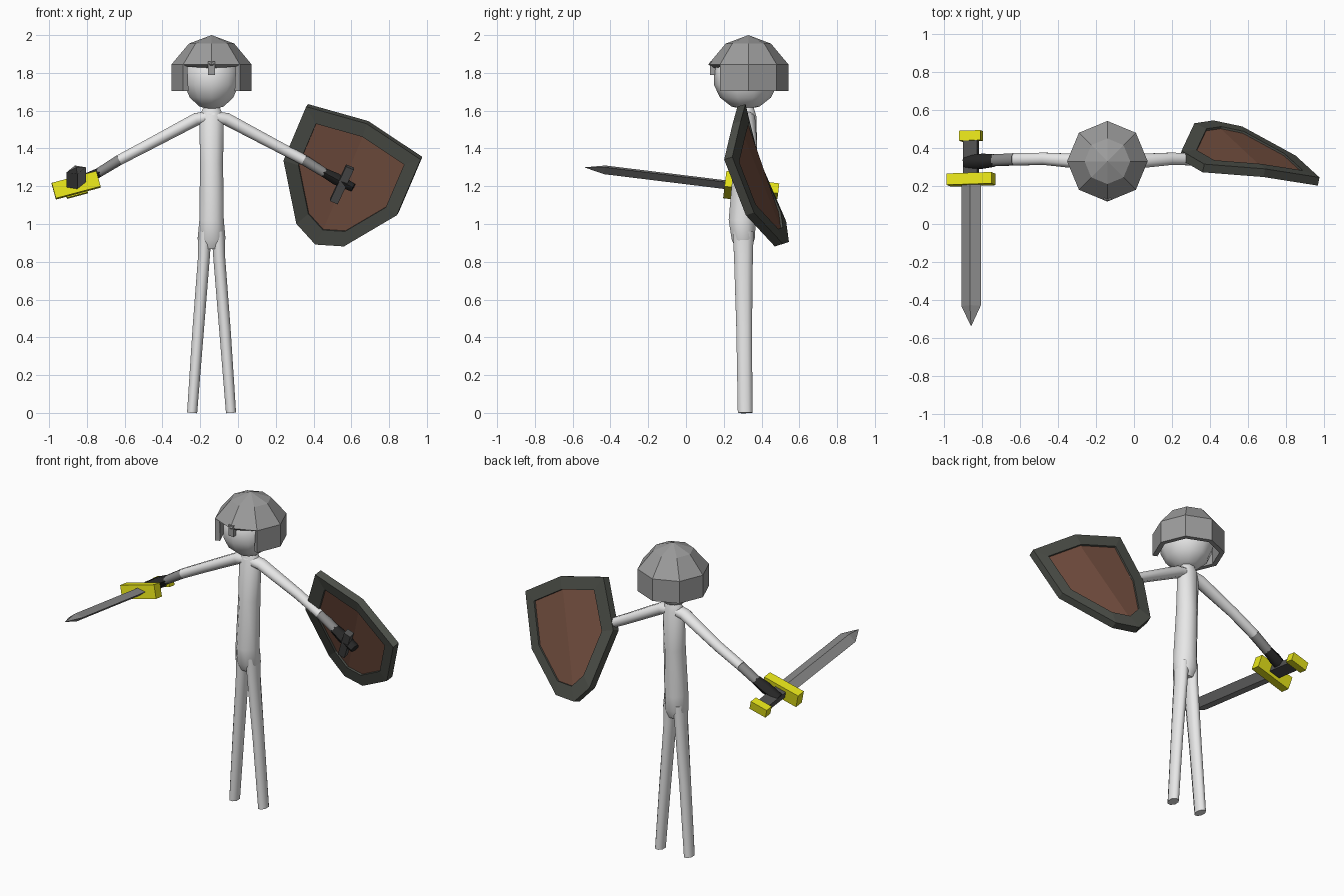
import bpy, bmesh, math
from mathutils import Vector, Matrix

if "Cube" in bpy.data.objects:
    bpy.data.objects.remove(bpy.data.objects["Cube"])

CX, CY = -0.14, 0.33          # body axis


def mat(name, rgb):
    m = bpy.data.materials.new(name)
    m.diffuse_color = (*rgb, 1)
    m.use_nodes = True
    m.node_tree.nodes["Principled BSDF"].inputs["Base Color"].default_value = m.diffuse_color
    return m


WHITE = mat("pale body", (0.8, 0.8, 0.8))
STEEL = mat("helmet steel", (0.33, 0.33, 0.33))
BLADE = mat("blade steel", (0.25, 0.25, 0.25))
CUFF = mat("cuff grey", (0.25, 0.25, 0.25))
GLOVE = mat("glove black", (0.02, 0.02, 0.02))
GRIP = mat("grip grey", (0.08, 0.08, 0.08))
RIM = mat("rim grey", (0.075, 0.08, 0.068))
BROWN = mat("shield brown", (0.19, 0.085, 0.055))
GOLD = mat("yellow", (0.8, 0.78, 0.01))


def finish(name, bm, mats, smooth=False, recalc=True):
    if recalc:
        bmesh.ops.recalc_face_normals(bm, faces=bm.faces)
    me = bpy.data.meshes.new(name)
    bm.to_mesh(me)
    bm.free()
    for m in mats:
        me.materials.append(m)
    ob = bpy.data.objects.new(name, me)
    bpy.context.collection.objects.link(ob)
    if smooth:
        bpy.ops.object.select_all(action='DESELECT')
        ob.select_set(True)
        bpy.context.view_layer.objects.active = ob
        bpy.ops.object.shade_smooth_by_angle(angle=math.radians(60))
    return ob


def tube(name, rings, m, sides=8):
    """Capped tube; each ring is (centre, radius across, radius in depth)."""
    bm = bmesh.new()
    pts = [Vector(r[0]) for r in rings]
    loops = []
    for i, (p, (_, a, b)) in enumerate(zip(pts, rings)):
        t = (pts[min(i + 1, len(pts) - 1)] - pts[max(i - 1, 0)]).normalized()
        u = t.cross(Vector((0, 1, 0))).normalized()
        v = u.cross(t)
        loops.append([bm.verts.new(p + u * a * math.cos(k) + v * b * math.sin(k))
                      for k in (2 * math.pi * (j + 0.5) / sides for j in range(sides))])
    for l0, l1 in zip(loops, loops[1:]):
        for j in range(sides):
            k = (j + 1) % sides
            bm.faces.new((l0[j], l0[k], l1[k], l1[j]))
    bm.faces.new(loops[0])
    bm.faces.new(loops[-1])
    return finish(name, bm, [m], True)


def box(name, size, frame, m):
    bm = bmesh.new()
    bmesh.ops.create_cube(bm, size=1, matrix=frame @ Matrix.Diagonal((*size, 1)))
    return finish(name, bm, [m])


# Torso
tube("torso", [((CX, 0.325, 1.62), 0.045, 0.035), ((CX, 0.325, 1.57), 0.07, 0.052),
               ((CX, 0.315, 1.32), 0.066, 0.068), ((CX, 0.298, 1.02), 0.07, 0.078),
               ((CX, 0.303, 0.92), 0.08, 0.066), ((CX, 0.305, 0.87), 0.045, 0.045)], WHITE)

# Arms, cuffs, gloves and legs on both sides
for side, s in (("right", -1), ("left", 1)):
    def at(x, y, z):
        return (CX + s * x, y, z)
    tube(side + "_arm", [(at(-0.02, 0.32, 1.572), 0.035, 0.045), (at(0.08, 0.325, 1.555), 0.036, 0.044),
                         (at(0.33, 0.343, 1.422), 0.032, 0.035),
                         (at(0.49, 0.34, 1.338), 0.03, 0.035)], WHITE)
    tube(side + "_cuff", [(at(0.49, 0.34, 1.338), 0.03, 0.035),
                          (at(0.6, 0.335, 1.27), 0.027, 0.034)], CUFF)
    tube(side + "_glove", [(at(0.595, 0.335, 1.273), 0.028, 0.034), (at(0.66, 0.33, 1.238), 0.036, 0.04),
                           (at(0.75, 0.322, 1.192), 0.026, 0.035)], GLOVE, 6)
    tube(side + "_leg", [(at(0.035, 0.303, 0.96), 0.038, 0.06), (at(0.04, 0.304, 0.83), 0.034, 0.054),
                         (at(0.07, 0.308, 0.45), 0.033, 0.045),
                         (at(0.103, 0.313, 0.0), 0.029, 0.042)], WHITE)

# Head
bm = bmesh.new()
bmesh.ops.create_uvsphere(bm, u_segments=10, v_segments=7, radius=1,
                          matrix=Matrix.Translation((CX, 0.315, 1.775)) @ Matrix.Diagonal((0.155, 0.172, 0.17, 1)))
finish("head", bm, [WHITE], True)

# Helmet: eight-sided dome with a wall that is open over the face
bm = bmesh.new()
rings = [[bm.verts.new((CX + r * math.cos(k * math.pi / 4), CY + r * math.sin(k * math.pi / 4), z))
          for k in range(8)] for r, z in ((0.12, 1.955), (0.212, 1.845), (0.212, 1.703))]
apex = bm.verts.new((CX, CY, 2.0))
for k in range(8):
    n = (k + 1) % 8
    bm.faces.new((apex, rings[0][k], rings[0][n]))
    bm.faces.new((rings[0][k], rings[1][k], rings[1][n], rings[0][n]))
    if k not in (5, 6):
        bm.faces.new((rings[1][k], rings[2][k], rings[2][n], rings[1][n]))
bmesh.ops.delete(bm, geom=[v for v in bm.verts if not v.link_faces], context='VERTS')
helmet = finish("helmet", bm, [STEEL], recalc=False)
shell = helmet.modifiers.new("thickness", 'SOLIDIFY')
shell.thickness = 0.03
shell.offset = -1
box("nose_guard", (0.036, 0.03, 0.07), Matrix.Translation((CX, 0.142, 1.825)), STEEL)

# Shield: bent plate with a raised rim and recessed panels on both faces
outline = [(0.37, 0.315, 1.635), (0.69, 0.29, 1.545), (0.976, 0.245, 1.355), (0.85, 0.36, 1.06),
           (0.57, 0.513, 0.895), (0.418, 0.545, 0.905), (0.318, 0.53, 1.015), (0.25, 0.385, 1.35)]
centre = Vector((0.595, 0.405, 1.24))
normal = Vector((0.2, 0.93, 0.3)).normalized()
bm = bmesh.new()


def ring(scale, depth):
    return [bm.verts.new(centre + (Vector(p) - centre) * scale - normal * depth) for p in outline]


T, REC = 0.046, 0.012
loops = [ring(0.77, REC), ring(0.77, 0), ring(1, 0), ring(1, T), ring(0.77, T), ring(0.77, T - REC)]
for l0, l1 in zip(loops, loops[1:]):
    for j in range(8):
        k = (j + 1) % 8
        bm.faces.new((l0[j], l0[k], l1[k], l1[j]))
for lp in (loops[0], loops[-1]):           # panels fold along the centre ridge
    for idx in ((1, 2, 3, 4, 5), (5, 6, 7, 0, 1)):
        bm.faces.new([lp[i] for i in idx]).material_index = 1
finish("shield", bm, [RIM, BROWN])
lean = Matrix.Rotation(math.radians(18), 4, 'X') @ Matrix.Rotation(math.radians(24), 4, 'Y')
box("shield_handle", (0.045, 0.04, 0.21), Matrix.Translation((0.55, 0.315, 1.21)) @ lean, GRIP)

# Sword, laid out along its own axis with the blade toward -y
sword = (Matrix.Translation((-0.857, 0.235, 1.205)) @ Matrix.Rotation(math.radians(-7), 4, 'X')
         @ Matrix.Rotation(math.radians(-15), 4, 'Y'))
box("sword_guard", (0.245, 0.06, 0.085), sword, GOLD)
box("sword_grip", (0.075, 0.2, 0.04), sword @ Matrix.Translation((0, 0.12, 0)), GRIP)
box("sword_pommel", (0.115, 0.052, 0.055), sword @ Matrix.Translation((0, 0.23, 0)), GOLD)
bm = bmesh.new()
ends = [[bm.verts.new(sword @ Vector((x, y, z))) for x, z in
         ((-0.053, 0), (0, -0.024), (0.053, 0), (0, 0.024))] for y in (0, -0.67)]
tip = bm.verts.new(sword @ Vector((0, -0.78, 0)))
bm.faces.new(ends[0])
for j in range(4):
    k = (j + 1) % 4
    bm.faces.new((ends[0][j], ends[0][k], ends[1][k], ends[1][j]))
    bm.faces.new((ends[1][j], ends[1][k], tip))
finish("sword_blade", bm, [BLADE])
